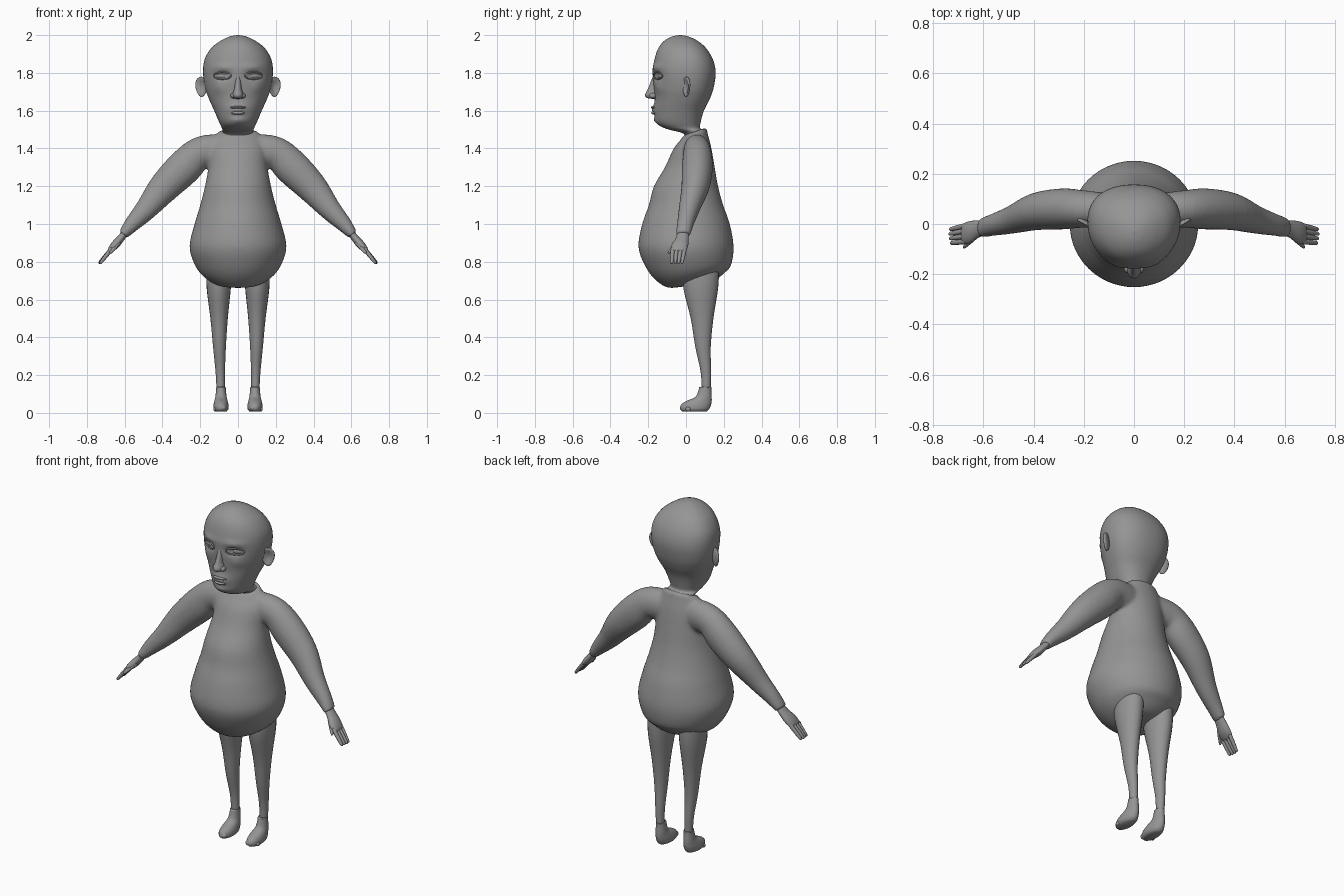
import bpy, bmesh, math
from mathutils import Vector, Matrix
from mathutils.bvhtree import BVHTree

cube = bpy.data.objects.get("Cube")
if cube:
    bpy.data.objects.remove(cube)

grey = bpy.data.materials.new("plain grey")
grey.use_nodes = True
COL = (0.3, 0.3, 0.3, 1)
grey.diffuse_color = COL
grey.node_tree.nodes["Principled BSDF"].inputs["Base Color"].default_value = COL


def finish(bm, name):
    bmesh.ops.recalc_face_normals(bm, faces=bm.faces[:])
    for f in bm.faces:
        f.smooth = True
    me = bpy.data.meshes.new(name)
    bm.to_mesh(me)
    bm.free()
    me.materials.append(grey)
    ob = bpy.data.objects.new(name, me)
    bpy.context.collection.objects.link(ob)
    return ob


def spline(rows, steps):
    """Smooth rows of numbers with a Catmull-Rom spline."""
    out = []
    for i in range(len(rows) - 1):
        a, b, c, d = (Vector(rows[max(0, min(len(rows) - 1, i + k))]) for k in (-1, 0, 1, 2))
        for s in range(steps):
            t = s / steps
            out.append(b + (c - a) * t / 2 + (a - 2.5 * b + 2 * c - d / 2) * t ** 2
                       + (1.5 * (b - c) + (d - a) / 2) * t ** 3)
    return out + [Vector(rows[-1])]


def loft(bm, rows, side=1, seg=24, steps=4, power=2.0, taper=0.0):
    """Rows are x, y, z, radius across, radius front to back, tilt."""
    rows = spline([r if len(r) == 6 else (*r, 0) for r in rows], steps)
    rings = []
    for i, r in enumerate(rows):
        t = rows[min(i + 1, len(rows) - 1)] - rows[max(i - 1, 0)]
        u = Vector((t[2], 0, -t[0])).normalized()
        ring = []
        for k in range(seg):
            a = math.tau * k / seg
            c, s = math.cos(a), math.sin(a)
            cu = math.copysign(abs(c) ** (2 / power), c) * r[3] * (1 + taper * s)
            sv = math.copysign(abs(s) ** (2 / power), s) * r[4]
            p = Vector(r[:3]) + u * cu + Vector((0, sv, r[5] * sv))
            ring.append(bm.verts.new((p.x * side, p.y, p.z)))
        rings.append(ring)
    for a, b in zip(rings, rings[1:]):
        for k in range(seg):
            j = (k + 1) % seg
            bm.faces.new((a[k], a[j], b[j], b[k]))
    bm.faces.new(rings[0])
    bm.faces.new(rings[-1])


def ball(bm, centre, size, turn=0.0, seg=20):
    m = Matrix.Translation(centre) @ Matrix.Rotation(turn, 4, 'Z') @ Matrix.Diagonal((*size, 1))
    return bmesh.ops.create_uvsphere(bm, u_segments=seg, v_segments=seg // 2, radius=1, matrix=m)


def wire(name, points, radius):
    cu = bpy.data.curves.new(name, 'CURVE')
    cu.dimensions = '3D'
    cu.bevel_depth = radius
    cu.bevel_resolution = 2
    cu.use_fill_caps = True
    sp = cu.splines.new('POLY')
    sp.points.add(len(points) - 1)
    for q, p in zip(sp.points, points):
        q.co = (*p, 1)
    cu.materials.append(grey)
    bpy.context.collection.objects.link(bpy.data.objects.new(name, cu))


# Pear-shaped body with sleeves, fused into one skin
bm = bmesh.new()
loft(bm, [(0, .04, .675, .05, .05, .1), (0, .03, .68, .11, .12, .15), (0, .02, .72, .18, .18, .1),
          (0, .01, .78, .227, .228), (0, 0, .88, .257, .252), (0, 0, 1, .23, .232),
          (0, 0, 1.1, .2, .197), (0, 0, 1.2, .175, .17), (0, .02, 1.3, .157, .132),
          (0, .035, 1.4, .15, .1), (0, .045, 1.465, .118, .07, .2), (0, .048, 1.49, .1, .062, .35)], seg=48)
for side in (1, -1):
    loft(bm, [(.03, .05, 1.37, .085, .06), (.12, .055, 1.385, .09, .07), (.205, .06, 1.375, .085, .075),
              (.285, .06, 1.3, .094, .082), (.39, .05, 1.195, .083, .075), (.485, .018, 1.08, .06, .057),
              (.56, -.003, 1, .043, .045), (.608, -.015, .943, .027, .04)], side)
body = finish(bm, "body_and_sleeves")
mod = body.modifiers.new("fuse", 'REMESH')
mod.mode = 'VOXEL'
mod.voxel_size = .01
mod.use_smooth_shade = True
mod = body.modifiers.new("soften", 'SMOOTH')
mod.factor = .5
mod.iterations = 8

# Head with sculpted sockets, brows, mouth and chin
bm = bmesh.new()
loft(bm, [(0, .045, 1.44, .075, .05), (0, .042, 1.485, .08, .057, .1), (0, -.02, 1.508, .085, .095),
          (0, -.04, 1.54, .1, .118), (0, -.035, 1.6, .125, .13), (0, -.02, 1.66, .152, .145),
          (0, -.012, 1.72, .173, .158), (0, -.01, 1.8, .184, .167), (0, -.012, 1.87, .176, .155),
          (0, -.02, 1.93, .142, .127), (0, -.027, 1.97, .092, .088), (0, -.03, 1.993, .042, .042),
          (0, -.03, 2, .003, .003)], seg=72, steps=6, power=2.2, taper=.1)
dents = [(.08, 1.785, .02, .04, .022), (.08, 1.83, -.008, .05, .015), (.1, 1.72, -.006, .03, .025),
         (0, 1.605, -.014, .045, .03), (0, 1.55, -.008, .035, .018), (0, 1.572, .006, .03, .008)]
dents += [(-x, *rest) for x, *rest in dents if x]
for v in bm.verts:
    if v.co.y < -.05:
        v.co.y += sum(d * math.exp(-((v.co.x - x) / sx) ** 2 - ((v.co.z - z) / sz) ** 2)
                      for x, z, d, sx, sz in dents)
tree = BVHTree.FromBMesh(bm)
finish(bm, "head")


def face_point(x, z, out=0.0):
    hit = tree.ray_cast(Vector((x, -1, z)), Vector((0, 1, 0)))[0]
    return hit - Vector((0, out, 0))


# Nose
bm = bmesh.new()
loft(bm, [(0, -.155, 1.81, .01, .01), (0, -.16, 1.76, .015, .024), (0, -.168, 1.715, .02, .034),
          (0, -.172, 1.685, .029, .045), (0, -.168, 1.668, .024, .04), (0, -.165, 1.662, .005, .01)])
for side in (1, -1):
    ball(bm, (side * .026, -.175, 1.679), (.014, .02, .014))
finish(bm, "nose")

# Lips and teeth
bm = bmesh.new()
for z, w, h in ((1.617, .042, .008), (1.588, .036, .010)):
    ball(bm, face_point(0, z, -.012), (w, .022, h))
ball(bm, face_point(0, 1.604, -.01), (.028, .012, .01))
finish(bm, "lips_and_teeth")

for side, label in ((1, "left"), (-1, "right")):
    # Eye and lids
    bm = bmesh.new()
    ball(bm, face_point(side * .083, 1.784, -.008), (.038, .014, .017), side * .3)
    finish(bm, label + "_eye")
    for lid, h in (("upper", .02), ("lower", -.017)):
        pts = [face_point(side * (.083 + .046 * math.cos(math.pi * i / 10)),
                          1.784 + h * math.sin(math.pi * i / 10), .002) for i in range(11)]
        wire(f"{label}_{lid}_lid", pts, .004)

    # Cupped ear, narrowing to the lobe
    bm = bmesh.new()
    for v in ball(bm, (0, 0, 0), (1, 1, 1), seg=24)["verts"]:
        x, y, z = v.co
        if y < 0:
            y *= 1.8 * (x * x + z * z) - .5
        v.co = (x * .036 * (1 + .25 * z), y * .013, z * .054)
    place = Matrix.Translation((side * .193, .002, 1.726)) @ Matrix.Rotation(side * .5, 4, 'Z')
    bmesh.ops.transform(bm, matrix=place, verts=bm.verts[:])
    finish(bm, label + "_ear")

    # Hand with four fingers and a thumb
    bm = bmesh.new()
    loft(bm, [(.585, -.013, .968, .018, .03), (.62, -.02, .925, .02, .034), (.65, -.032, .89, .022, .044),
              (.675, -.038, .864, .015, .042), (.685, -.04, .855, .006, .03)], side)
    digits = [((.665, -.006 - .021 * i, .874), (.737 - .003 * abs(i - 1), -.022 - .018 * i, .79)) for i in range(4)]
    digits.append(((.625, -.045, .905), (.678, -.093, .845)))
    for a, b in digits:
        a, b = Vector(a), Vector(b)
        loft(bm, [(*a.lerp(b, t), r, r) for t, r in
                  ((0, .011), (.4, .011), (.8, .009), (.95, .007), (1, .002))], side, seg=10, steps=2)
    finish(bm, label + "_hand")

    # Trouser leg
    bm = bmesh.new()
    loft(bm, [(.1, .08, .76, .066, .095), (.102, .078, .66, .064, .092), (.1, .085, .5, .046, .06),
              (.098, .09, .35, .034, .041), (.094, .105, .22, .025, .028), (.092, .107, .13, .022, .024)], side)
    finish(bm, label + "_leg")

    # Foot with ankle cuff and big toe
    bm = bmesh.new()
    loft(bm, [(.09, .102, .138, .025, .032), (.09, .1, .12, .026, .034), (.09, .093, .085, .03, .043),
              (.09, .066, .06, .036, .07), (.09, .052, .04, .04, .08), (.09, .046, .02, .039, .077),
              (.09, .045, .008, .03, .065)], side)
    ball(bm, (side * .08, -.012, .026), (.018, .02, .016))
    for i in range(3):
        ball(bm, (side * (.1 + .011 * i), -.008 + .01 * i, .02), (.009, .015, .012))
    finish(bm, label + "_foot")
